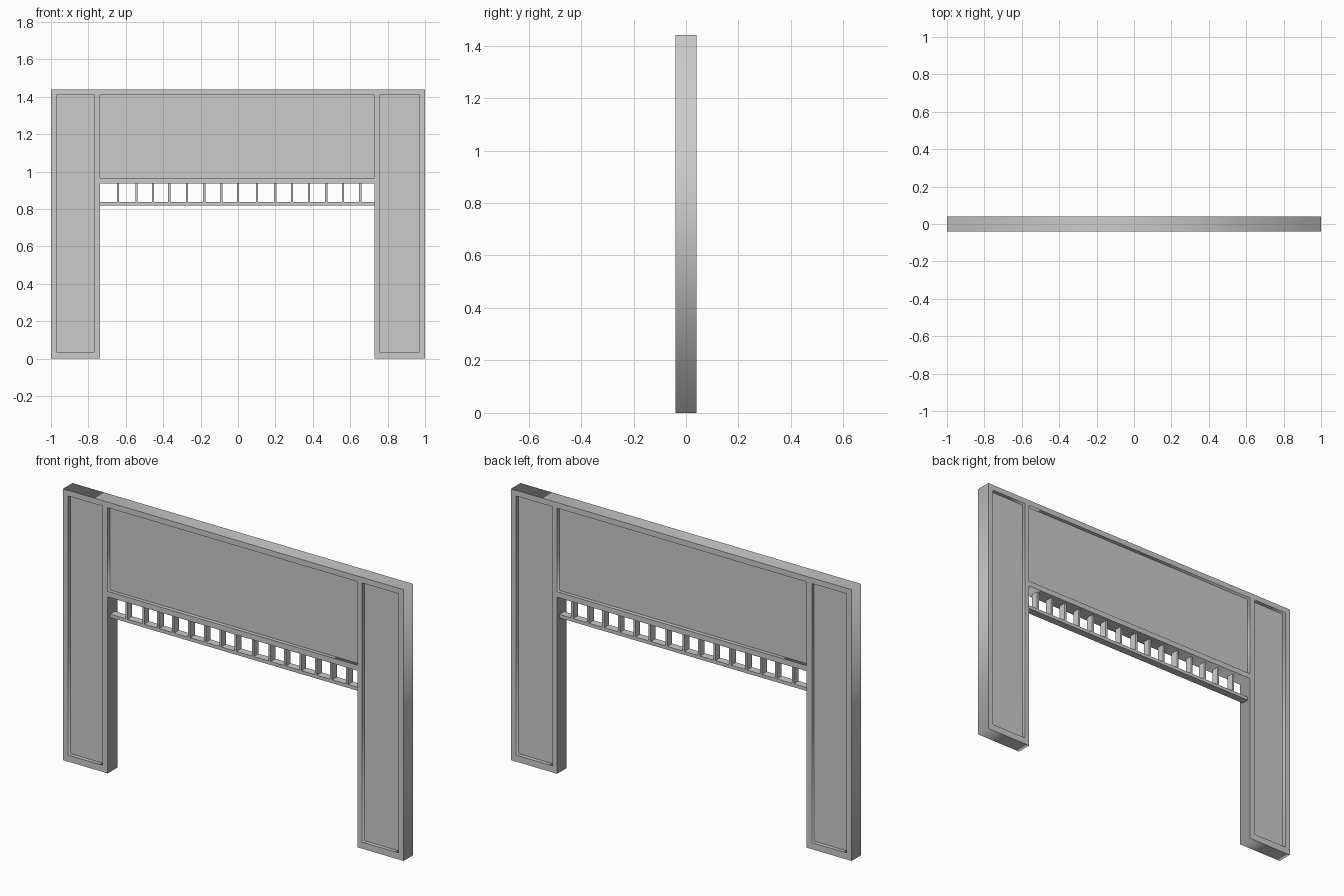
import bpy

if "Cube" in bpy.data.objects:
    bpy.data.objects.remove(bpy.data.objects["Cube"])

DEPTH = 0.04      # half thickness of the frame
INSET = 0.02      # half thickness of panels, rail and balusters
LEFT, RIGHT = -0.737, 0.729   # inner edges of the two legs
TOP, BEAM = 1.44, 0.937


def rect(x0, x1, z0, z1):
    return [(x0, z0), (x1, z0), (x1, z1), (x0, z1)]


def plate(name, outlines, half):
    """Extruded flat shape in the XZ plane; outlines after the first are holes."""
    curve = bpy.data.curves.new(name, 'CURVE')
    curve.dimensions = '2D'
    curve.fill_mode = 'BOTH'
    curve.extrude = half
    for pts in outlines:
        spline = curve.splines.new('POLY')
        spline.points.add(len(pts) - 1)
        for p, (x, z) in zip(spline.points, pts):
            p.co = (x, z, 0, 1)
        spline.use_cyclic_u = True
    obj = bpy.data.objects.new(name, curve)
    obj.rotation_euler.x = 1.5707963
    bpy.context.collection.objects.link(obj)
    bpy.ops.object.select_all(action='DESELECT')
    obj.select_set(True)
    bpy.context.view_layer.objects.active = obj
    bpy.ops.object.convert(target='MESH')
    return bpy.context.object


def box(name, x0, x1, z0, z1, half):
    bpy.ops.mesh.primitive_cube_add(size=1, location=((x0 + x1) / 2, 0, (z0 + z1) / 2))
    obj = bpy.context.object
    obj.name = name
    obj.scale = (x1 - x0, 2 * half, z1 - z0)
    return obj


# Frame: two legs and a header, with three panel openings
panels = {
    "left_panel": (-0.97, -0.767, 0.035, 1.41),
    "header_panel": (LEFT, RIGHT, 0.966, 1.41),
    "right_panel": (0.757, 0.97, 0.035, 1.41),
}
outline = [(-1, 0), (LEFT, 0), (LEFT, BEAM), (RIGHT, BEAM),
           (RIGHT, 0), (1, 0), (1, TOP), (-1, TOP)]
plate("frame", [outline] + [rect(*p) for p in panels.values()], DEPTH)

# Recessed panels, visible from both sides
for name, p in panels.items():
    box(name, *p, INSET)

# Lower rail and the row of balusters hanging above it
box("lower_rail", LEFT, RIGHT, 0.82, 0.838, INSET)
for i, x in enumerate([-0.642, -0.542, -0.455, -0.367, -0.273, -0.181, -0.09, 0.0,
                       0.101, 0.199, 0.289, 0.38, 0.472, 0.561, 0.654]):
    box(f"baluster_{i + 1}", x - 0.006, x + 0.006, 0.838, BEAM, INSET)
